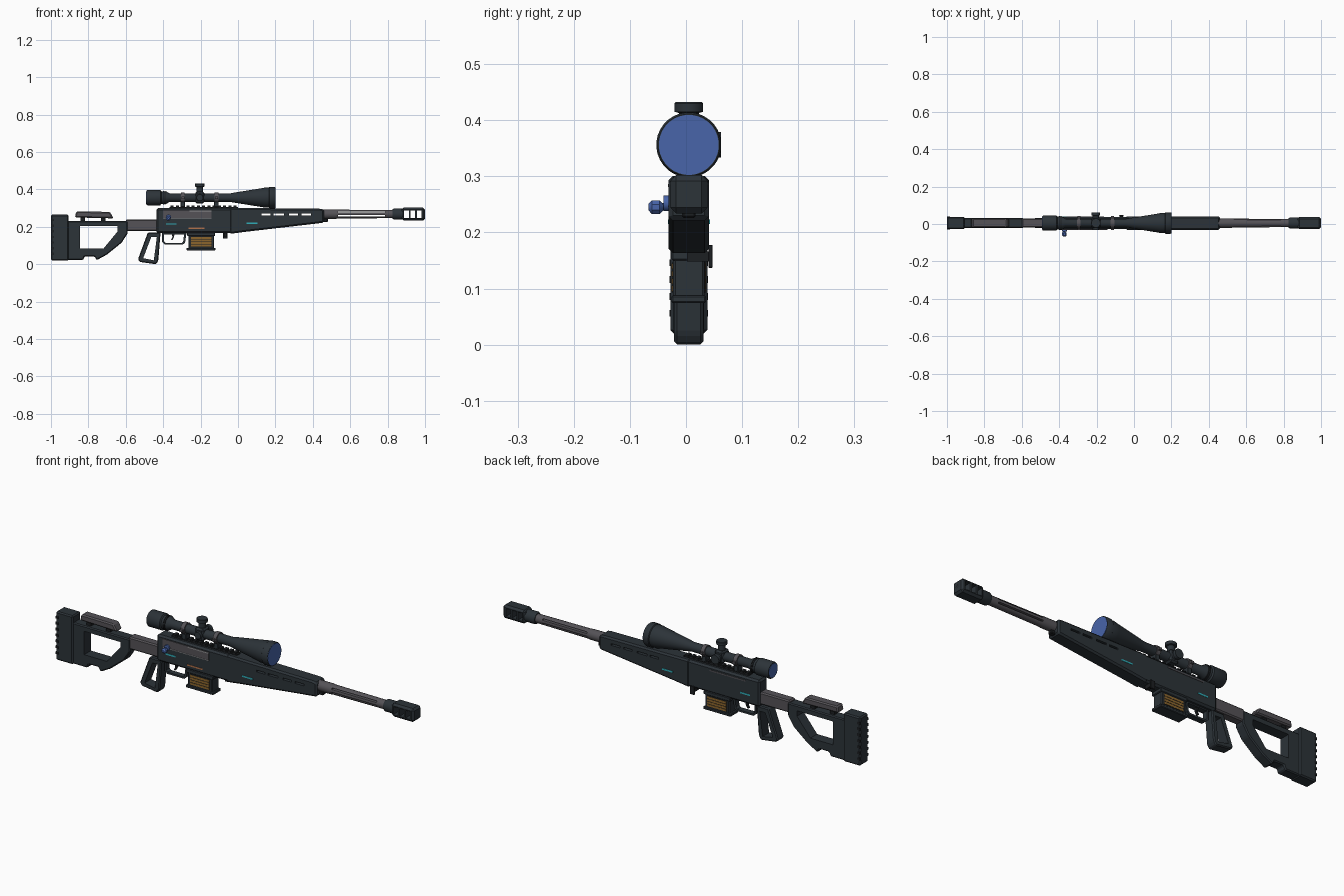
import bpy, bmesh, math
from mathutils import Matrix, Vector

cube = bpy.data.objects.get("Cube")
if cube:
    bpy.data.objects.remove(cube, do_unlink=True)

MID = 0.005  # centre plane of the body


def material(name, rgb):
    m = bpy.data.materials.new(name)
    m.use_nodes = True
    m.diffuse_color = (*rgb, 1)
    bsdf = next(n for n in m.node_tree.nodes if n.type == 'BSDF_PRINCIPLED')
    bsdf.inputs["Base Color"].default_value = (*rgb, 1)
    bsdf.inputs["Roughness"].default_value = 0.6
    return m


DARK = material("dark slate", (0.025, 0.033, 0.040))
BLACK = material("black", (0.012, 0.014, 0.016))
METAL = material("grey metal", (0.09, 0.085, 0.095))
STEEL = material("light steel", (0.30, 0.30, 0.31))
BLUE = material("lens blue", (0.065, 0.13, 0.40))
CYAN = material("cyan marking", (0.03, 0.42, 0.48))
BRASS = material("brass", (0.26, 0.13, 0.025))
ORANGE = material("orange marking", (0.45, 0.17, 0.07))


def finish(bm, name, mat, smooth=False):
    bmesh.ops.recalc_face_normals(bm, faces=bm.faces)
    mesh = bpy.data.meshes.new(name)
    bm.to_mesh(mesh)
    bm.free()
    mesh.materials.append(mat)
    ob = bpy.data.objects.new(name, mesh)
    bpy.context.collection.objects.link(ob)
    if smooth:
        bpy.ops.object.select_all(action='DESELECT')
        ob.select_set(True)
        bpy.context.view_layer.objects.active = ob
        bpy.ops.object.shade_smooth_by_angle(angle=math.radians(35))
    return ob


def plate(name, outline, half, mat, bevel=0.0, y=MID):
    """Side outline (x, z) extruded across y, with chamfered edges."""
    bm = bmesh.new()
    face = bm.faces.new([bm.verts.new((x, y - half, z)) for x, z in outline])
    ext = bmesh.ops.extrude_face_region(bm, geom=[face])["geom"]
    moved = [v for v in ext if isinstance(v, bmesh.types.BMVert)]
    bmesh.ops.translate(bm, verts=moved, vec=(0, 2 * half, 0))
    bmesh.ops.recalc_face_normals(bm, faces=bm.faces)
    if bevel:
        bmesh.ops.bevel(bm, geom=bm.edges[:], offset=bevel, segments=1,
                        profile=0.5, affect='EDGES', clamp_overlap=True)
    return finish(bm, name, mat)


def rect(x0, x1, z0, z1):
    return [(x0, z0), (x1, z0), (x1, z1), (x0, z1)]


def box(name, x0, x1, z0, z1, half, mat, bevel=0.0, y=MID):
    return plate(name, rect(x0, x1, z0, z1), half, mat, bevel, y)


def lathe(name, profile, mat, centre=(0, MID, 0), axis='X', sides=24):
    """Turn (distance, radius) points about an axis through centre."""
    bm = bmesh.new()
    rings = []
    for d, r in profile:
        ring = []
        for i in range(sides):
            a = math.tau * (i + 0.5) / sides
            ring.append(bm.verts.new((d, r * math.cos(a), r * math.sin(a))))
        rings.append(ring)
    for a, b in zip(rings, rings[1:]):
        for i in range(sides):
            j = (i + 1) % sides
            bm.faces.new((a[i], a[j], b[j], b[i]))
    bm.faces.new(rings[0])
    bm.faces.new(rings[-1])
    direction = {'X': (1, 0, 0), 'Y': (0, 1, 0), 'Z': (0, 0, 1)}[axis]
    turn = Vector((1, 0, 0)).rotation_difference(Vector(direction)).to_matrix().to_4x4()
    bm.transform(Matrix.Translation(centre) @ turn)
    return finish(bm, name, mat, smooth=True)


def cut(ob, outlines):
    """Cut openings right through the part along y."""
    cutters = [plate("cutter", o, 0.1, ob.data.materials[0]) for o in outlines]
    for c in cutters:
        c.hide_render = True
        mod = ob.modifiers.new("opening", 'BOOLEAN')
        mod.object, mod.operation, mod.solver = c, 'DIFFERENCE', 'EXACT'
    graph = bpy.context.evaluated_depsgraph_get()
    mesh = bpy.data.meshes.new_from_object(ob.evaluated_get(graph))
    ob.modifiers.clear()
    ob.data = mesh
    for c in cutters:
        bpy.data.objects.remove(c, do_unlink=True)


def marks(name, x0, x1, z0, z1, half, mat):
    """Thin plates on both sides of the body."""
    for side, s in (("right", -1), ("left", 1)):
        box(f"{name}_{side}", x0, x1, z0, z1, 0.0015, mat, y=MID + s * half)


# Butt and skeleton stock
box("butt_pad", -1.0, -0.905, 0.02, 0.265, 0.033, DARK, 0.006)
for i in range(7):
    z = 0.05 + i * 0.03
    box("butt_ridge", -1.0, -0.985, z, z + 0.012, 0.0342, BLACK)
stock = plate("stock_frame", [
    (-0.91, 0.23), (-0.59, 0.23), (-0.59, 0.165), (-0.622, 0.115), (-0.70, 0.052),
    (-0.755, 0.022), (-0.768, 0.042), (-0.82, 0.042), (-0.828, 0.022), (-0.91, 0.022)],
    0.027, DARK, 0.005)
cut(stock, [[(-0.845, 0.203), (-0.643, 0.203), (-0.643, 0.176), (-0.718, 0.085), (-0.845, 0.085)]])
plate("cheek_rest", [(-0.872, 0.25), (-0.665, 0.245), (-0.685, 0.28), (-0.865, 0.282)],
      0.024, METAL, 0.006)
for x in (-0.83, -0.72):
    box("cheek_post", x - 0.012, x + 0.012, 0.225, 0.252, 0.012, BLACK)
box("stock_tube", -0.60, -0.42, 0.178, 0.24, 0.024, METAL, 0.006)

# Receiver, bolt and top rail
box("receiver", -0.437, -0.03, 0.166, 0.300, 0.033, DARK, 0.009)
box("bolt_body", -0.40, -0.142, 0.246, 0.288, 0.004, METAL, y=MID - 0.032)
box("bolt_highlight", -0.26, -0.142, 0.281, 0.286, 0.001, STEEL, y=MID - 0.0365)
box("port_edge", -0.40, -0.142, 0.245, 0.248, 0.001, STEEL, y=MID - 0.0365)
box("left_rib", -0.36, -0.16, 0.278, 0.284, 0.002, METAL, y=MID + 0.033)
box("top_rail", -0.365, 0.0, 0.296, 0.306, 0.014, BLACK)
for i in range(13):
    x = -0.36 + i * 0.028
    box("rail_tooth", x, x + 0.016, 0.304, 0.313, 0.014, BLACK)
lathe("bolt_hub", [(-0.008, 0.014), (0.008, 0.014)], BLUE, (-0.372, -0.032, 0.252), 'Y', 12)
lathe("bolt_handle", [(0, 0.005), (0.03, 0.005)], BLUE, (-0.372, -0.058, 0.248), 'Y', 8)
lathe("bolt_knob", [(-0.014, 0.006), (-0.008, 0.013), (0.006, 0.013), (0.013, 0.006)],
      BLUE, (-0.372, -0.053, 0.245), 'Y', 8)

# Tapered fore-end with slots
fore = plate("fore_end", [(-0.045, 0.162), (0.03, 0.172), (0.46, 0.222), (0.46, 0.292),
                          (0.44, 0.297), (-0.045, 0.301)], 0.036, DARK, 0.008)
cut(fore, [rect(x, x + w, 0.261, 0.270)
           for x, w in ((0.125, 0.048), (0.190, 0.055), (0.272, 0.05), (0.340, 0.05))])
box("front_lug", 0.44, 0.48, 0.226, 0.244, 0.012, BLACK, 0.003)
box("release_lever", -0.079, -0.055, 0.137, 0.178, 0.0035, BLACK, 0.001, y=0.0435)
box("lever_pivot", -0.075, -0.059, 0.148, 0.166, 0.02, BLACK, y=0.022)

# Coloured markings
marks("rear_mark", -0.385, -0.33, 0.211, 0.219, 0.033, CYAN)
marks("fore_mark", 0.045, 0.105, 0.215, 0.223, 0.036, CYAN)
box("warning_mark", -0.265, -0.178, 0.188, 0.195, 0.0015, ORANGE, y=MID - 0.033)

# Grip, trigger and guard
grip = plate("grip", [(-0.482, 0.17), (-0.414, 0.17), (-0.426, 0.02), (-0.438, 0.0),
                      (-0.525, 0.012), (-0.535, 0.026)], 0.026, DARK, 0.005)
cut(grip, [[(-0.464, 0.145), (-0.434, 0.145), (-0.450, 0.021), (-0.507, 0.032)]])
guard = plate("trigger_guard", [(-0.405, 0.17), (-0.275, 0.17), (-0.283, 0.115),
                                (-0.295, 0.105), (-0.39, 0.105), (-0.405, 0.118)], 0.014, DARK)
cut(guard, [[(-0.396, 0.16), (-0.288, 0.16), (-0.293, 0.122),
             (-0.300, 0.114), (-0.386, 0.114), (-0.396, 0.122)]])
plate("trigger", [(-0.358, 0.17), (-0.338, 0.17), (-0.342, 0.145), (-0.352, 0.128),
                  (-0.358, 0.13), (-0.35, 0.147)], 0.006, BLACK)

# Magazine with visible cartridges
box("magazine", -0.265, -0.128, 0.08, 0.175, 0.028, DARK, 0.004)
box("magazine_base", -0.275, -0.12, 0.074, 0.088, 0.031, DARK, 0.003)
box("magazine_collar", -0.272, -0.122, 0.150, 0.17, 0.031, DARK, 0.003)
marks("magazine_window", -0.255, -0.138, 0.092, 0.147, 0.028, BLACK)
for i in range(4):
    z = 0.095 + i * 0.0132
    marks("cartridge", -0.25, -0.143, z, z + 0.010, 0.0292, BRASS)

# Fluted barrel and vented muzzle brake
barrel = lathe("barrel", [(0.42, 0.026), (0.52, 0.026), (0.54, 0.024), (0.85, 0.022)],
               METAL, (0, MID, 0.268), sides=16)
cut(barrel, [rect(0.535, 0.785, z, z + 0.007) for z in (0.276, 0.256)])
lathe("brake_neck", [(0.825, 0.026), (0.835, 0.031), (0.885, 0.031)], DARK, (0, MID, 0.268), sides=12)
brake = box("muzzle_brake", 0.875, 1.0, 0.234, 0.302, 0.033, DARK, 0.010)
cut(brake, [rect(x, x + 0.025, 0.248, 0.288) for x in (0.888, 0.922, 0.956)])
lathe("bore", [(0.996, 0.012), (1.0, 0.012)], BLACK, (0, MID, 0.268), sides=16)

# Telescopic sight
AXIS = (0, MID, 0.356)
lathe("scope_body", [
    (-0.49, 0.038), (-0.485, 0.041), (-0.415, 0.041), (-0.41, 0.034), (-0.385, 0.034),
    (-0.365, 0.023), (-0.04, 0.023), (-0.02, 0.027), (0.13, 0.051), (0.142, 0.054),
    (0.165, 0.054), (0.168, 0.058), (0.195, 0.058), (0.2, 0.055)], DARK, AXIS, sides=32)
lathe("front_lens", [(0.197, 0.0535), (0.2015, 0.0535)], BLUE, AXIS, sides=32)
lathe("rear_lens", [(-0.4915, 0.034), (-0.487, 0.034)], BLUE, AXIS, sides=32)
for x in (-0.40, -0.392):
    lathe("focus_ridge", [(x, 0.037), (x + 0.004, 0.037)], BLACK, AXIS)
for x in (-0.295, -0.115):
    lathe("mount_ring", [(x - 0.01, 0.029), (x + 0.01, 0.029)], METAL, AXIS)
    box("mount_foot", x - 0.012, x + 0.012, 0.306, 0.336, 0.018, DARK, 0.002)
    for y in (-0.027, 0.037):
        box("ring_clamp", x - 0.008, x + 0.008, 0.35, 0.362, 0.006, METAL, y=y)

# Adjustment turrets
box("turret_block", -0.228, -0.18, 0.325, 0.388, 0.027, DARK, 0.008)
lathe("top_turret", [(0.37, 0.018), (0.413, 0.018), (0.415, 0.026), (0.43, 0.026), (0.432, 0.024)],
      DARK, (-0.204, MID, 0), 'Z', 20)
lathe("side_turret", [(0.02, 0.017), (0.044, 0.017), (0.045, 0.023), (0.062, 0.023)],
      DARK, (-0.204, 0, 0.356), 'Y', 20)
lathe("turret_cap", [(-0.032, 0.017), (-0.02, 0.019)], DARK, (-0.204, 0, 0.356), 'Y', 20)
